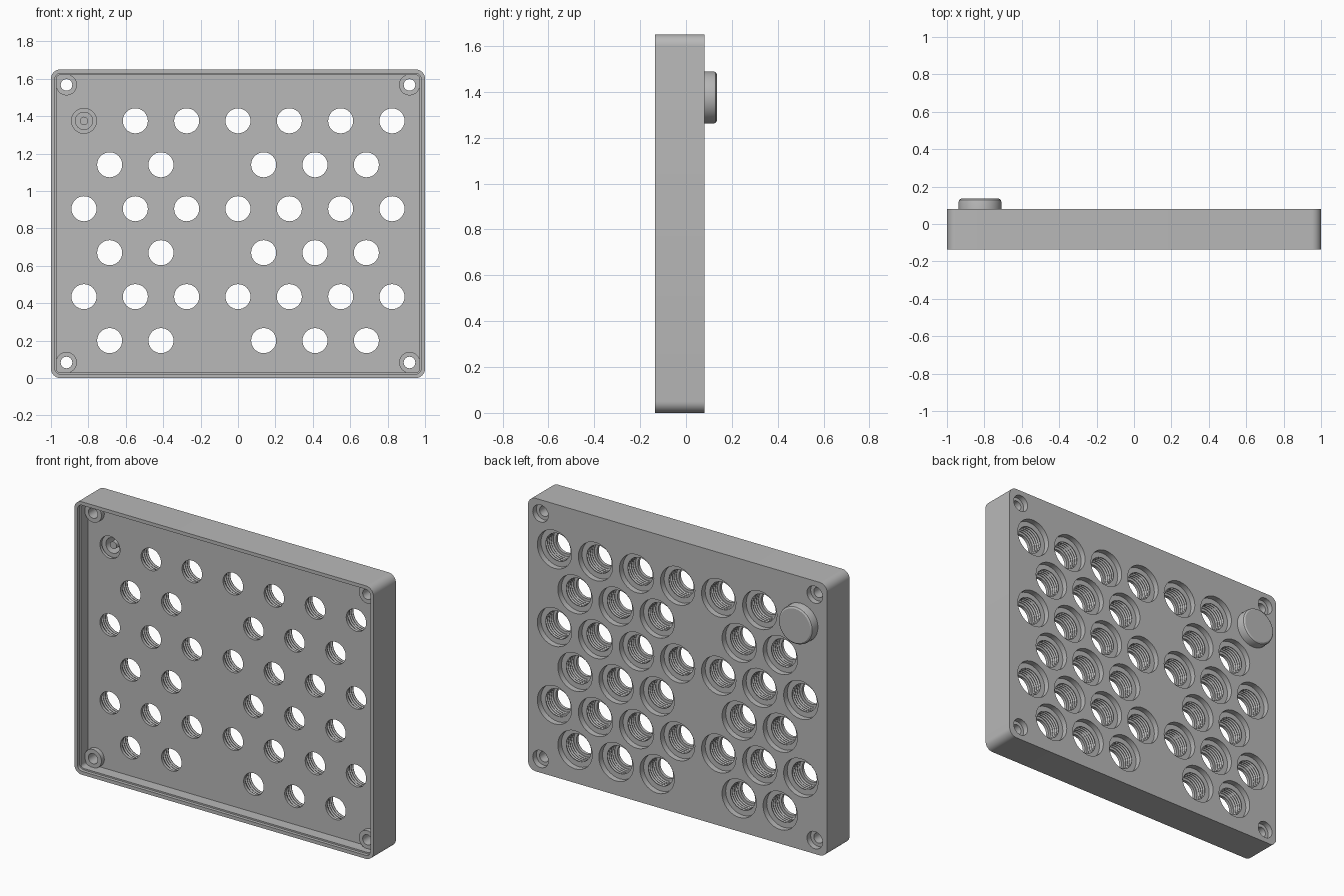
import bpy
import bmesh
from math import sin, cos, pi

cube = bpy.data.objects.get("Cube")
if cube:
    bpy.data.objects.remove(cube, do_unlink=True)

grey = bpy.data.materials.new("plain_grey")
grey.use_nodes = True
GREY = (0.48, 0.48, 0.48, 1)
grey.diffuse_color = GREY
grey.node_tree.nodes["Principled BSDF"].inputs["Base Color"].default_value = GREY

HEIGHT = 1.65
FRONT, FLOOR, BACK = -0.135, -0.047, 0.08


def loft(bm, rings):
    """Skin a list of equal-length rings and cap both ends."""
    loops = [[bm.verts.new(p) for p in ring] for ring in rings]
    n = len(loops[0])
    for a, b in zip(loops, loops[1:]):
        for i in range(n):
            j = (i + 1) % n
            bm.faces.new((a[i], a[j], b[j], b[i]))
    bm.faces.new(loops[0])
    bm.faces.new(loops[-1][::-1])


def lathe(bm, profile, x, z, sides=32):
    """Turn a (radius, y) profile about an axis parallel to y."""
    turns = [2 * pi * i / sides for i in range(sides)]
    loft(bm, [[(x + r * cos(t), y, z + r * sin(t)) for t in turns]
              for r, y in profile])


def slab(bm, inset, radius, y0, y1, steps=8):
    """Rounded rectangle prism, inset from the outer outline."""
    outline = []
    half_x, half_z = 1 - inset - radius, HEIGHT / 2 - inset - radius
    for k, (sx, sz) in enumerate(((1, 1), (-1, 1), (-1, -1), (1, -1))):
        for i in range(steps + 1):
            t = pi / 2 * (k + i / steps)
            outline.append((sx * half_x + radius * cos(t),
                            HEIGHT / 2 + sz * half_z + radius * sin(t)))
    loft(bm, [[(x, y, z) for x, z in outline] for y in (y0, y1)])


def make(name, build):
    bm = bmesh.new()
    build(bm)
    bmesh.ops.recalc_face_normals(bm, faces=bm.faces)
    mesh = bpy.data.meshes.new(name)
    bm.to_mesh(mesh)
    bm.free()
    mesh.materials.append(grey)
    obj = bpy.data.objects.new(name, mesh)
    bpy.context.collection.objects.link(obj)
    return obj


def activate(obj):
    bpy.ops.object.select_all(action="DESELECT")
    obj.select_set(True)
    bpy.context.view_layer.objects.active = obj


def combine(obj, tool, operation):
    tool.hide_render = True
    mod = obj.modifiers.new("combine", "BOOLEAN")
    mod.operation = operation
    mod.solver = "EXACT"
    mod.object = tool
    activate(obj)
    bpy.ops.object.modifier_apply(modifier=mod.name)
    bpy.data.objects.remove(tool, do_unlink=True)


# Hole layout: staggered rows, with one gap in each short row
holes = []
for row in range(6):
    z = 1.375 - 0.235 * row
    columns = range(-3, 4) if row % 2 == 0 else (-2.5, -1.5, 0.5, 1.5, 2.5)
    holes += [(c * 0.2745, z) for c in columns]
corners = [(sx * 0.917, HEIGHT / 2 + sz * 0.742) for sx in (-1, 1) for sz in (-1, 1)]

# Stepped bore: wide mouth at the back, grooved throat, narrow front opening
bore = [(0.067, FLOOR - 0.02), (0.067, -0.028), (0.083, -0.028)]
for k in range(4):
    y = -0.024 + k * 0.017
    bore += [(0.083, y), (0.093, y + 0.006), (0.093, y + 0.009), (0.083, y + 0.015)]
bore += [(0.083, 0.045), (0.115, 0.045), (0.115, BACK + 0.02)]
screw = [(0.031, FRONT - 0.02), (0.031, 0.045), (0.052, 0.045), (0.052, BACK + 0.02)]


def build_posts(bm):
    for x, z in corners:
        lathe(bm, [(0.056, -0.075), (0.056, FLOOR + 0.02)], x, z)


def build_corner_pads(bm):
    for x, z in corners:
        sx, sz = (1 if x > 0 else -1), (1 if z > 1 else -1)
        x0, x1 = x, x + sx * 0.058
        z0, z1 = z, z + sz * 0.058
        loft(bm, [[(x0, y, z0), (x1, y, z0), (x1, y, z1), (x0, y, z1)]
                  for y in (-0.069, FLOOR + 0.015)])


def build_bores(bm):
    for x, z in holes:
        lathe(bm, bore, x, z)
    for x, z in corners:
        lathe(bm, screw, x, z, 24)


# Tray with a shallow lip, corner posts and bores
tray = make("tray", lambda bm: slab(bm, 0, 0.05, FRONT, BACK))
combine(tray, make("cavity", lambda bm: slab(bm, 0.03, 0.02, FRONT - 0.05, FLOOR)), "DIFFERENCE")
combine(tray, make("lip", lambda bm: slab(bm, 0.021, 0.03, FRONT - 0.06, -0.115)), "DIFFERENCE")
combine(tray, make("corner_pads", build_corner_pads), "UNION")
combine(tray, make("posts", build_posts), "UNION")
combine(tray, make("bores", build_bores), "DIFFERENCE")

# Plug seated in the first hole, with a hollow shank and a centre pin
plug_profile = [(0.022, -0.015), (0.022, 0.06), (0.046, 0.06), (0.046, -0.02),
                (0.08, -0.02), (0.08, 0.05), (0.114, 0.05), (0.114, 0.12),
                (0.111, 0.129), (0.102, 0.135)]
plug = make("plug", lambda bm: lathe(bm, plug_profile, *holes[0], 48))

for obj in (tray, plug):
    activate(obj)
    bpy.ops.object.shade_smooth_by_angle(angle=pi / 6)
